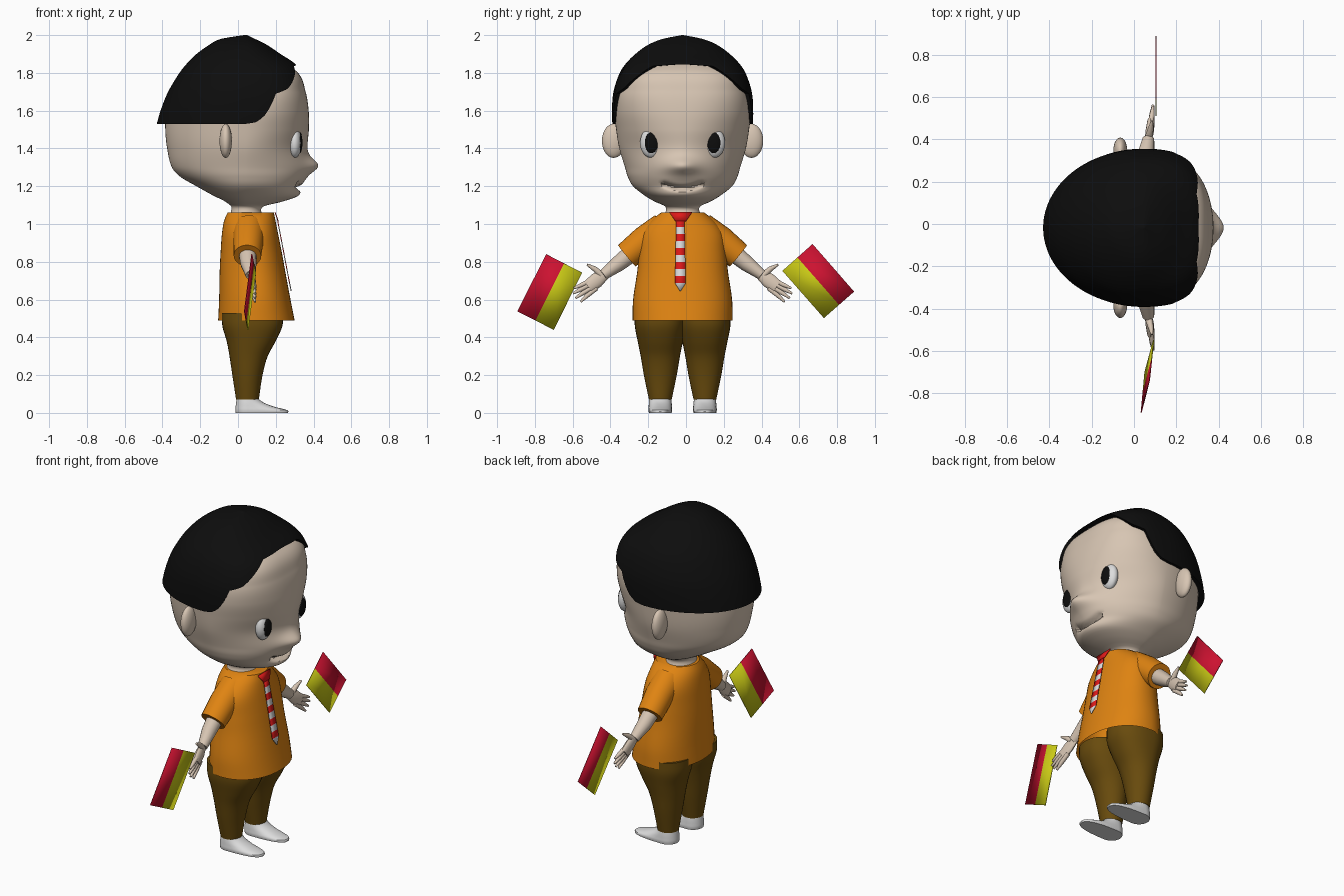
import bpy, bmesh, math
from mathutils import Vector

old = bpy.data.objects.get("Cube")
if old:
    bpy.data.objects.remove(old)

MID = -0.018  # plane of symmetry
parts = []


def material(name, r, g, b):
    m = bpy.data.materials.new(name)
    m.use_nodes = True
    m.diffuse_color = (r, g, b, 1)
    bsdf = next(n for n in m.node_tree.nodes if n.type == 'BSDF_PRINCIPLED')
    bsdf.inputs["Base Color"].default_value = (r, g, b, 1)
    bsdf.inputs["Roughness"].default_value = 0.8
    return m


skin = material("skin", 0.68, 0.56, 0.45)
black = material("black", 0.004, 0.004, 0.004)
white = material("white", 0.72, 0.72, 0.72)
orange = material("orange", 0.74, 0.23, 0.006)
brown = material("brown", 0.14, 0.07, 0.004)
red = material("red", 0.74, 0.01, 0.01)
crimson = material("crimson", 0.6, 0.006, 0.03)
yellow = material("yellow", 0.6, 0.6, 0.008)


def finish(name, bm, *mats):
    bmesh.ops.recalc_face_normals(bm, faces=bm.faces)
    mesh = bpy.data.meshes.new(name)
    bm.to_mesh(mesh)
    bm.free()
    for m in mats:
        mesh.materials.append(m)
    ob = bpy.data.objects.new(name, mesh)
    bpy.context.collection.objects.link(ob)
    parts.append(ob)
    return ob


def sample(rows, z):
    """Smoothly interpolate a table whose first column is height."""
    z = min(max(z, rows[0][0]), rows[-1][0])
    i = max(k for k in range(len(rows) - 1) if rows[k][0] <= z)
    p, q = rows[i], rows[i + 1]
    before, after = rows[max(i - 1, 0)], rows[min(i + 2, len(rows) - 1)]
    h = q[0] - p[0]
    t = (z - p[0]) / h
    out = []
    for c in range(1, len(p)):
        m0 = (q[c] - before[c]) / (q[0] - before[0]) * h
        m1 = (after[c] - p[c]) / (after[0] - p[0]) * h
        out.append((2*t**3 - 3*t*t + 1) * p[c] + (t**3 - 2*t*t + t) * m0
                   + (3*t*t - 2*t**3) * q[c] + (t**3 - t*t) * m1)
    return out


def outline(row, a, cx):
    """Point on a cross-section: back, front, half width, front roundness."""
    back, front, width, n = row
    c, s = math.cos(a), math.sin(a)
    k = 2 / n if c > 0 else 1.0
    reach = front - cx if c > 0 else back - cx
    return (cx + reach * abs(c)**k, math.copysign(width * abs(s)**k, s))


def skin_rings(name, rings, mat, bottom=True, top=True):
    bm = bmesh.new()
    loops = [[bm.verts.new(p) for p in r] for r in rings]
    for lo, hi in zip(loops, loops[1:]):
        for i in range(len(lo)):
            j = (i + 1) % len(lo)
            bm.faces.new((lo[i], lo[j], hi[j], hi[i]))
    if bottom:
        bm.faces.new(loops[0][::-1])
    if top:
        bm.faces.new(loops[-1])
    return finish(name, bm, mat)


def loft(name, rows, mat, cx, cy=MID, steps=24, segs=48, detail=None, **caps):
    rings = []
    for k in range(steps + 1):
        z = rows[0][0] + (rows[-1][0] - rows[0][0]) * k / steps
        row, ring = sample(rows, z), []
        for i in range(segs):
            x, y = outline(row, math.tau * i / segs, cx)
            if detail and x > cx:
                x += detail(y, z)
            ring.append((x, cy + y, z))
        rings.append(ring)
    return skin_rings(name, rings, mat, **caps)


def tube(name, path, radii, mat, flat=1.0, segs=16):
    pts = [Vector(p) for p in path]
    rings = []
    for i, p in enumerate(pts):
        d = (pts[min(i + 1, len(pts) - 1)] - pts[max(i - 1, 0)]).normalized()
        v = d.cross(Vector((1, 0, 0))).normalized()
        u = v.cross(d)
        rings.append([p + radii[i] * (u * flat * math.cos(a) + v * math.sin(a))
                      for a in (math.tau * k / segs for k in range(segs))])
    return skin_rings(name, rings, mat)


def ball(name, loc, size, mat):
    bm = bmesh.new()
    bmesh.ops.create_uvsphere(bm, u_segments=28, v_segments=18, radius=1)
    bmesh.ops.scale(bm, vec=size, verts=bm.verts)
    bmesh.ops.translate(bm, vec=loc, verts=bm.verts)
    return finish(name, bm, mat)


def plate(name, edges, mats):
    """Thin strip through pairs of points, with one colour per band in turn."""
    bm = bmesh.new()
    pairs = [[bm.verts.new(p) for p in e] for e in edges]
    for i, (e, f) in enumerate(zip(pairs, pairs[1:])):
        bm.faces.new((e[0], e[1], f[1], f[0])).material_index = i % len(mats)
    ob = finish(name, bm, *mats)
    mod = ob.modifiers.new("thickness", 'SOLIDIFY')
    mod.thickness = 0.005
    mod.offset = 0


# Head, with nose and smiling mouth
def face_detail(y, z):
    nose = 0.04 * math.exp(-(y / 0.08)**2 - ((z - 1.31) / 0.04)**2)
    smile = 1.19 + 2.2 * y * y
    mouth = -0.035 * math.exp(-((z - smile) / 0.011)**2) if abs(y) < 0.1 else 0
    return nose + mouth


head = [(1.03, -0.05, 0.14, 0.105, 2), (1.09, -0.035, 0.13, 0.09, 2),
        (1.12, -0.07, 0.24, 0.15, 2), (1.15, -0.13, 0.32, 0.2, 2),
        (1.2, -0.22, 0.335, 0.262, 1.9), (1.25, -0.305, 0.365, 0.29, 1.8),
        (1.3, -0.35, 0.385, 0.305, 1.7), (1.4, -0.375, 0.368, 0.335, 1.75),
        (1.5, -0.385, 0.375, 0.352, 2), (1.6, -0.38, 0.374, 0.362, 2.3),
        (1.7, -0.35, 0.358, 0.35, 2.6), (1.8, -0.28, 0.318, 0.305, 2.8),
        (1.88, -0.18, 0.2, 0.2, 2.4)]
loft("head", head, skin, 0.04, steps=110, segs=96, detail=face_detail)

# Hair cap with a stepped hairline
hair = [(1.53, -0.43, 0.385, 0.372, 2.4), (1.6, -0.41, 0.386, 0.374, 2.6),
        (1.7, -0.37, 0.374, 0.366, 2.8), (1.8, -0.31, 0.337, 0.333, 2.8),
        (1.85, -0.27, 0.3, 0.3, 2.6), (1.9, -0.22, 0.225, 0.25, 2.3),
        (1.95, -0.15, 0.15, 0.18, 2), (1.98, -0.09, 0.09, 0.105, 2),
        (2.0, 0.03, 0.05, 0.005, 2)]
hairline = [(0, 1.845), (25, 1.835), (33, 1.8), (47, 1.745), (55, 1.715), (69, 1.69),
            (77, 1.58), (83, 1.54), (90, 1.53), (180, 1.53)]


def hair_start(a):
    deg = math.degrees(min(a, math.tau - a))
    for (a0, z0), (a1, z1) in zip(hairline, hairline[1:]):
        if deg <= a1:
            return z0 + (z1 - z0) * (deg - a0) / (a1 - a0)
    return hairline[-1][1]


rings = []
for k in range(-1, 29):
    ring = []
    for i in range(120):
        a = math.tau * i / 120
        low = hair_start(a)
        z = low + (2 - low) * math.sin(max(k, 0) / 28 * math.pi / 2)
        x, y = outline(sample(hair, z), a, 0.04)
        f = 0.86 if k < 0 else 1  # rim turned in to the scalp
        ring.append((0.04 + (x - 0.04) * f, MID + y * f, z))
    rings.append(ring)
skin_rings("hair", rings, black, bottom=False)

# Shirt body
shirt = [(0.49, -0.105, 0.3, 0.265, 2.2), (0.6, -0.1, 0.278, 0.262, 2.2),
         (0.75, -0.097, 0.25, 0.24, 2.2), (0.85, -0.092, 0.232, 0.23, 2.2),
         (0.95, -0.085, 0.212, 0.215, 2.2), (1.02, -0.073, 0.198, 0.165, 2.1),
         (1.06, -0.055, 0.19, 0.115, 2)]
loft("shirt", shirt, orange, 0.08, bottom=False)

# Tie: striped blade and knot
blade = [1.02 - 0.037 * i for i in range(10)]
plate("tie", [[(0.202 + (1.06 - z) * 0.19, MID - 0.012 + s * (0.022 + (1.02 - z) * 0.02), z)
               for s in (-1, 1)] for z in blade]
      + [[(0.282, MID - 0.012 + s * 0.002, 0.645) for s in (-1, 1)]], [red, white])
plate("tie_knot", [[(x, MID - 0.01 + s * w, z) for s in (-1, 1)]
                   for x, w, z in ((0.196, 0.06, 1.062), (0.213, 0.028, 1.015))], [red])

trouser = [(0.07, -0.01, 0.11, 0.06, 2), (0.2, -0.03, 0.13, 0.087, 2),
           (0.3, -0.045, 0.157, 0.104, 2.1), (0.38, -0.06, 0.2, 0.12, 2.3),
           (0.46, -0.083, 0.235, 0.135, 2.4), (0.53, -0.085, 0.24, 0.135, 2.4)]
shoe = [(0, -0.012, 0.265, 0.06, 2.6), (0.015, -0.014, 0.262, 0.063, 2.6),
        (0.03, -0.013, 0.2, 0.062, 2.4), (0.055, -0.01, 0.135, 0.06, 2.2),
        (0.088, -0.005, 0.095, 0.055, 2)]
fingers = {"index": (0.495, 0.695, 0.575, 0.66), "middle": (0.5, 0.675, 0.58, 0.632),
           "ring": (0.49, 0.66, 0.567, 0.608), "little": (0.475, 0.65, 0.54, 0.588)}

for s, side in ((1, "left"), (-1, "right")):
    def at(x, y, z):
        return (x, MID + s * y, z)

    # Face
    ball(side + "_eye", at(0.3, 0.165, 1.43), (0.037, 0.06, 0.08), white)
    ball(side + "_pupil", at(0.327, 0.165, 1.43), (0.014, 0.036, 0.055), black)
    ball(side + "_ear", at(-0.065, 0.365, 1.44), (0.033, 0.062, 0.09), skin)

    # Leg and shoe
    loft(side + "_trouser_leg", trouser, brown, 0.05, MID + s * 0.118, segs=32)
    loft(side + "_shoe", shoe, white, 0.05, MID + s * 0.118, steps=12, segs=32)

    # Sleeve, arm and hand
    tube(side + "_sleeve", [at(0.06, 0.1, 0.975), at(0.055, 0.2, 0.91), at(0.05, 0.295, 0.832)],
         (0.085, 0.08, 0.073), orange, segs=24)
    tube(side + "_arm", [at(0.05, 0.24, 0.87), at(0.055, 0.34, 0.79), at(0.068, 0.42, 0.73)],
         (0.05, 0.042, 0.028), skin)
    tube(side + "_palm", [at(0.066, 0.41, 0.737), at(0.074, 0.455, 0.702), at(0.08, 0.5, 0.667)],
         (0.029, 0.04, 0.036), skin, flat=0.5)
    tube(side + "_thumb", [at(0.07, 0.43, 0.73), at(0.078, 0.465, 0.762), at(0.085, 0.505, 0.785)],
         (0.018, 0.014, 0.006), skin)
    for name, (y0, z0, y1, z1) in fingers.items():
        tube(side + "_" + name + "_finger",
             [at(0.078, y0 - 0.02, z0 + 0.01), at(0.085, (y0 + y1) / 2, (z0 + z1) / 2),
              at(0.09, y1, z1)], (0.013, 0.012, 0.006), skin, segs=10)


# Two-colour flags
def flag(name, a, b, c, d):
    a, b, c, d = (Vector(p) for p in (a, b, c, d))
    plate(name, [(a, d), ((a + b) / 2, (c + d) / 2), (b, c)], [crimson, yellow])


flag("right_flag", (0.073, -0.74, 0.84), (0.093, -0.55, 0.742), (0.052, -0.7, 0.44),
     (0.034, -0.893, 0.538))
flag("left_flag", (0.105, 0.89, 0.642), (0.105, 0.73, 0.502), (0.105, 0.51, 0.752),
     (0.105, 0.67, 0.894))

# Smooth shading with sharp edges kept
bpy.ops.object.select_all(action='DESELECT')
for ob in parts:
    ob.select_set(True)
bpy.context.view_layer.objects.active = parts[0]
bpy.ops.object.shade_smooth_by_angle(angle=math.radians(40))
